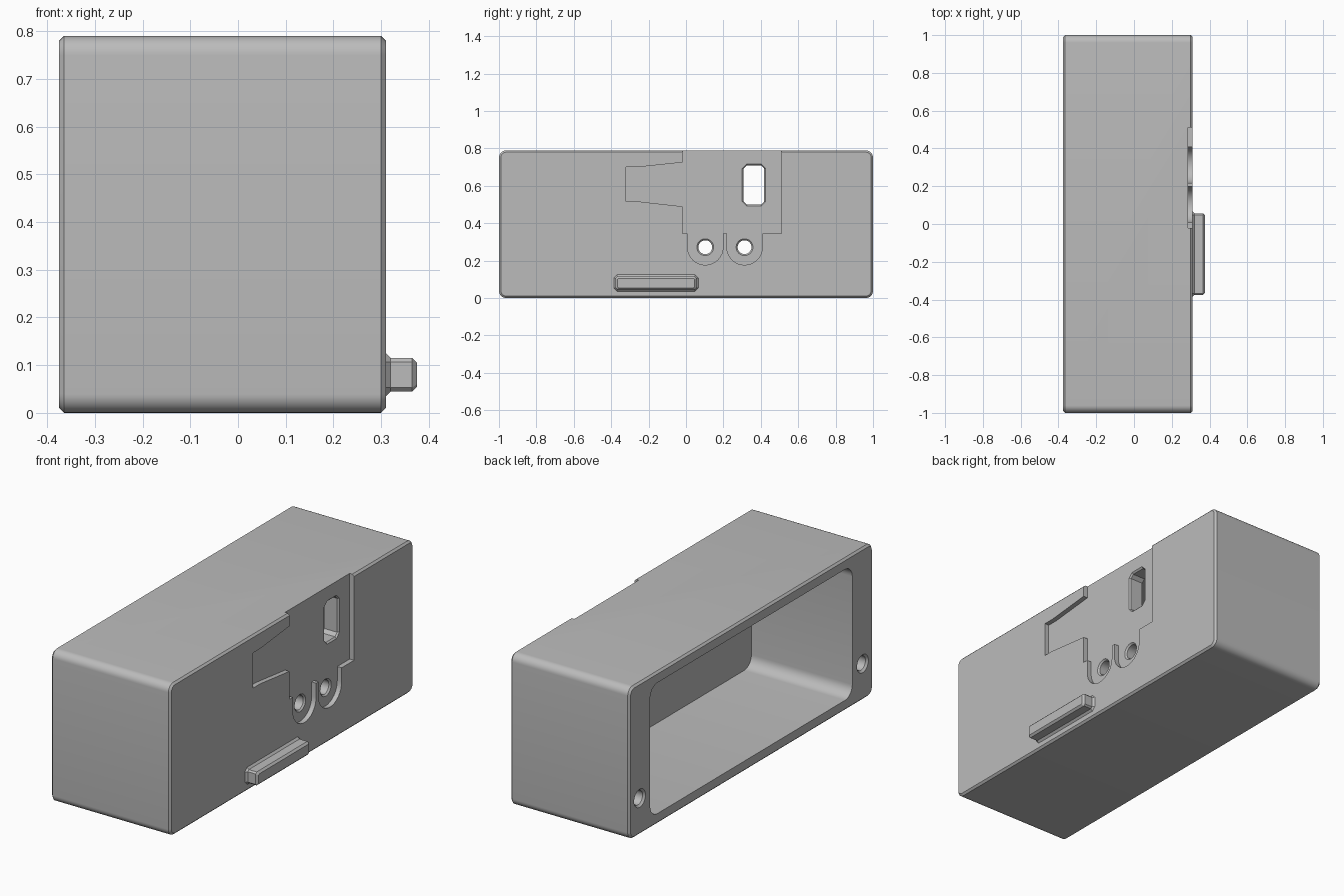
import bpy
import bmesh
from math import cos, sin, pi, radians

if "Cube" in bpy.data.objects:
    bpy.data.objects.remove(bpy.data.objects["Cube"], do_unlink=True)

grey = bpy.data.materials.new("plain grey")
grey.use_nodes = True
colour = (0.5, 0.5, 0.5, 1)
grey.diffuse_color = colour
grey.node_tree.nodes["Principled BSDF"].inputs["Base Color"].default_value = colour


def finish(name, bm):
    bmesh.ops.remove_doubles(bm, verts=bm.verts, dist=1e-5)
    bmesh.ops.recalc_face_normals(bm, faces=bm.faces)
    mesh = bpy.data.meshes.new(name)
    bm.to_mesh(mesh)
    bm.free()
    mesh.materials.append(grey)
    ob = bpy.data.objects.new(name, mesh)
    bpy.context.collection.objects.link(ob)
    return ob


def rounded(cy, cz, hy, hz, r, n):
    """Rounded rectangle in the y-z plane; n = 1 gives cut corners."""
    pts = []
    for k, (sy, sz) in enumerate([(1, 1), (-1, 1), (-1, -1), (1, -1)]):
        for i in range(n + 1):
            a = (k + i / n) * pi / 2
            pts.append((cy + sy * (hy - r) + r * cos(a), cz + sz * (hz - r) + r * sin(a)))
    return pts


def loft(name, cy, cz, hy, hz, r, n, steps):
    """Solid along x; each step is (x, how far the outline shrinks)."""
    bm = bmesh.new()
    rings = [[bm.verts.new((x, y, z)) for y, z in
              rounded(cy, cz, hy - s, hz - s, max(r - s, 0.005), n)] for x, s in steps]
    for a, b in zip(rings, rings[1:]):
        for i in range(len(a)):
            j = (i + 1) % len(a)
            bm.faces.new((a[i], a[j], b[j], b[i]))
    bm.faces.new(rings[0])
    bm.faces.new(rings[-1])
    return finish(name, bm)


BACK, FACE, FLOOR, INNER = -0.375, 0.31, 0.285, 0.205
C = 0.01

# Main shell with chamfered rims
shell = loft("shell", 0, 0.395, 1, 0.395, 0.04, 8,
             [(BACK, C), (BACK + C, 0), (FACE - C, 0), (FACE, C)])

# Inside cavity, open at the back
cutters = [loft("cavity_cutter", 0, 0.395, 0.83, 0.34, 0.06, 8, [(BACK - 0.1, 0), (INNER, 0)])]

# Shallow recess with two rounded tabs along its lower edge
outline = [(-0.02, 0.9), (-0.02, 0.725), (-0.26, 0.7), (-0.32, 0.7), (-0.32, 0.517),
           (-0.26, 0.517), (-0.02, 0.49), (-0.02, 0.345)]
for centre in (0.103, 0.313):
    outline.append((centre - 0.095, 0.345))
    outline += [(centre - 0.095 * cos(pi * i / 16), 0.272 - 0.095 * sin(pi * i / 16))
                for i in range(17)]
    outline.append((centre + 0.095, 0.345))
outline += [(0.51, 0.345), (0.51, 0.9)]
bm = bmesh.new()
top = bm.faces.new([bm.verts.new((FACE, y, z)) for y, z in outline])
bmesh.ops.inset_region(bm, faces=[top], thickness=C, use_even_offset=True, use_boundary=True)
for v in top.verts:
    v.co.x = FLOOR
rim = [e for e in bm.edges if e.is_boundary]
lift = bmesh.ops.extrude_edge_only(bm, edges=rim)["geom"]
for v in lift:
    if isinstance(v, bmesh.types.BMVert):
        v.co.x = FACE + 0.1
bmesh.ops.holes_fill(bm, edges=[e for e in bm.edges if e.is_boundary], sides=0)
cutters.append(finish("recess_cutter", bm))

# Window and two round holes through the recess floor
through = [(FLOOR + 0.05, 0), (FLOOR, 0), (FLOOR - 0.008, 0.008), (INNER - 0.05, 0.008)]
cutters.append(loft("window_cutter", 0.363, 0.605, 0.063, 0.113, 0.025, 1, through))
for centre in (0.103, 0.313):
    cutters.append(loft("hole_cutter", centre, 0.272, 0.045, 0.045, 0.045, 8, through))

# Blind screw holes beside the opening
for side in (-1, 1):
    cutters.append(loft("screw_hole_cutter", side * 0.915, 0.19, 0.047, 0.047, 0.047, 8,
                        [(BACK - 0.05, 0), (BACK, 0), (BACK + C, C), (BACK + 0.3, C)]))

# Raised bar with flared foot
bar = loft("side_bar", -0.16, 0.08, 0.226, 0.045, 0.018, 1,
           [(FACE - 0.03, 0), (FACE, 0), (FACE + C, C), (FACE + 0.055, C), (FACE + 0.065, 2 * C)])

bpy.context.view_layer.objects.active = shell
for cutter in cutters:
    mod = shell.modifiers.new(cutter.name, "BOOLEAN")
    mod.operation, mod.solver, mod.object = "DIFFERENCE", "EXACT", cutter
    bpy.ops.object.modifier_apply(modifier=mod.name)
    bpy.data.objects.remove(cutter, do_unlink=True)

bpy.ops.object.select_all(action="DESELECT")
shell.select_set(True)
bpy.ops.object.shade_smooth_by_angle(angle=radians(30))
